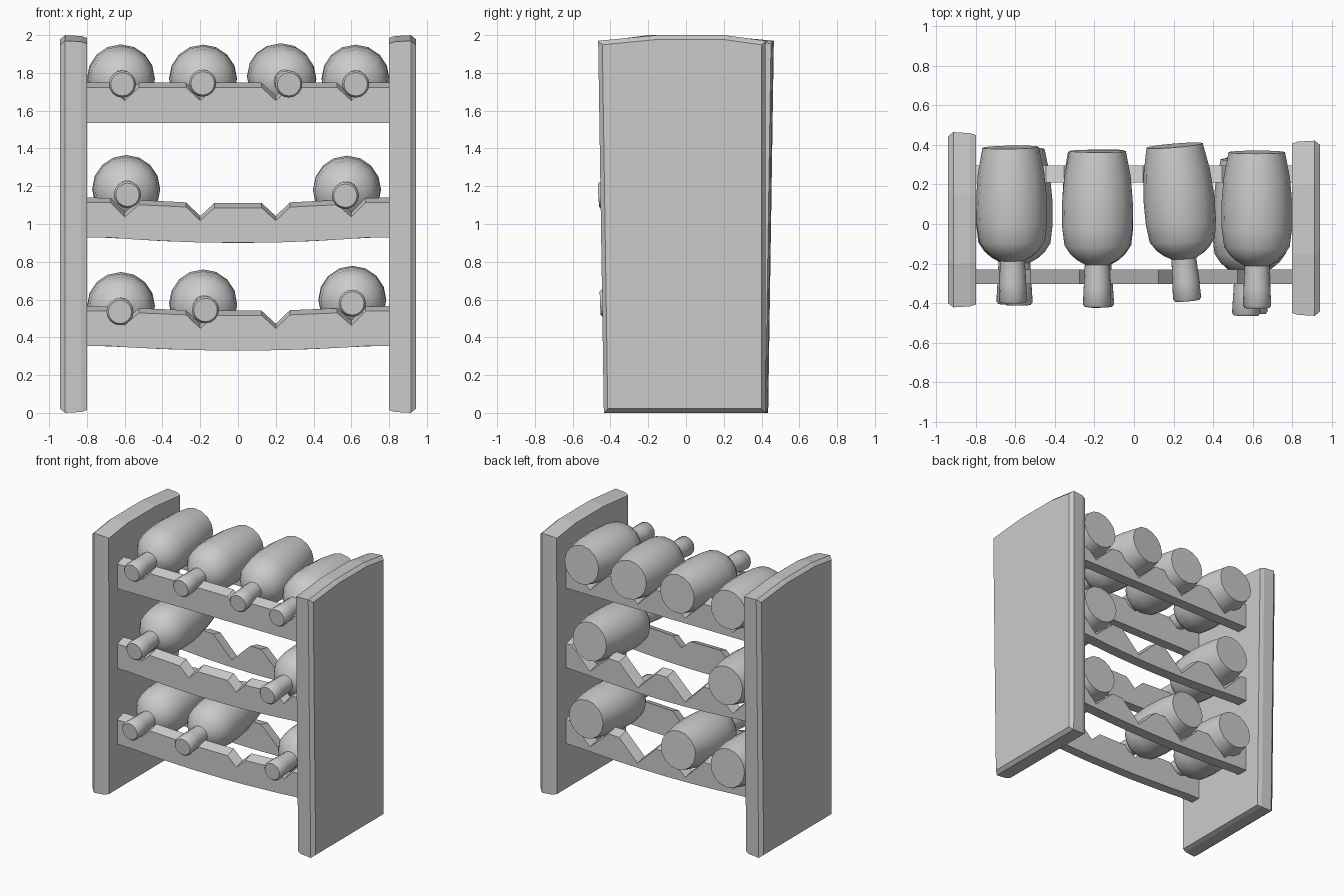
import bpy, bmesh, math
from mathutils import Vector

if "Cube" in bpy.data.objects:
    bpy.data.objects.remove(bpy.data.objects["Cube"])


def make(name, bm):
    bmesh.ops.recalc_face_normals(bm, faces=bm.faces[:])
    me = bpy.data.meshes.new(name)
    bm.to_mesh(me)
    bm.free()
    ob = bpy.data.objects.new(name, me)
    bpy.context.collection.objects.link(ob)
    return ob


def loft(name, rings):
    """Skin a list of equal-length closed rings and cap both ends."""
    bm = bmesh.new()
    vs = [[bm.verts.new(p) for p in r] for r in rings]
    n = len(rings[0])
    for a, b in zip(vs, vs[1:]):
        for i in range(n):
            j = (i + 1) % n
            bm.faces.new((a[i], a[j], b[j], b[i]))
    bm.faces.new(vs[0])
    bm.faces.new(vs[-1])
    return make(name, bm)


# Side panels: arched board with chamfered rims, second one turned half round
outline = [(-0.435, 0), (0.42, 0), (0.422, 1.97), (0.2, 2.0), (-0.15, 2.0), (-0.465, 1.97)]
stations = [(0.80, 0.015), (0.83, 0.005), (0.915, 0.0), (0.942, 0.022)]
for name, s in (("right_panel", 1), ("left_panel", -1)):
    rings = []
    for x, inset in stations:
        k = 1 - inset / 0.45
        kz = 1 - inset
        rings.append([(s * x, s * (-0.01 + (y + 0.01) * k), 1 + (z - 1) * kz)
                      for y, z in outline])
    loft(name, rings)


# Rails: notched boards, lower two sag in the middle
def rail(name, y0, y1, bottom, top0, top1, sag, half, depth):
    def drop(x):
        return sag * (1 - min(1, (abs(x) / 0.7) ** 2))
    xs = [(-0.81, 0)]
    for c in (-0.6, -0.2, 0.2, 0.6):
        xs += [(c - half, 0), (c, depth), (c + half, 0)]
    xs.append((0.81, 0))
    bm = bmesh.new()
    cols = []
    for x, d in xs:
        cols.append([bm.verts.new((x, y0, bottom - drop(x))),
                     bm.verts.new((x, y1, bottom - drop(x))),
                     bm.verts.new((x, y1, top1 - drop(x) - d)),
                     bm.verts.new((x, y0, top0 - drop(x) - d))])
    for a, b in zip(cols, cols[1:]):
        for i in range(4):
            j = (i + 1) % 4
            bm.faces.new((a[i], a[j], b[j], b[i]))
    bm.faces.new(cols[0])
    bm.faces.new(cols[-1])
    return make(name, bm)


for i, (b, t, sag) in enumerate(((1.535, 1.748, 0.0), (0.93, 1.14, 0.03), (0.355, 0.565, 0.025))):
    rail(f"front_rail_{i + 1}", -0.305, -0.23, b, t - 0.025, t, sag, 0.075, 0.07)
    rail(f"back_rail_{i + 1}", 0.21, 0.295, b, t - 0.005, t - 0.025, sag, 0.155, 0.15)

# Bottles: (distance from mouth, radius)
profile = [(0, 0.062), (0.012, 0.072), (0.1, 0.068), (0.215, 0.063), (0.235, 0.1),
           (0.265, 0.135), (0.31, 0.166), (0.40, 0.178), (0.52, 0.18), (0.66, 0.168), (0.79, 0.143)]
# body x, body z, mouth x, mouth y, mouth z
bottles = [
    (-0.62, 1.77, -0.612, -0.40, 1.74), (-0.185, 1.77, -0.187, -0.42, 1.745),
    (0.23, 1.775, 0.27, -0.388, 1.74), (0.622, 1.77, 0.623, -0.425, 1.74),
    (-0.592, 1.185, -0.585, -0.41, 1.155), (0.578, 1.185, 0.568, -0.463, 1.15),
    (-0.62, 0.565, -0.625, -0.405, 0.535), (-0.185, 0.58, -0.172, -0.42, 0.545),
    (0.605, 0.60, 0.605, -0.455, 0.58)]
SIDES = 16
for i, (bx, bz, mx, my, mz) in enumerate(bottles):
    mouth = Vector((mx, my, mz))
    axis = (Vector((bx, 0.1, bz)) - mouth).normalized()
    side = axis.cross(Vector((0, 0, 1))).normalized()
    up = side.cross(axis)
    rings = []
    for d, r in profile:
        rings.append([mouth + axis * d + (side * math.cos(a) + up * math.sin(a)) * r
                      for a in (2 * math.pi * k / SIDES for k in range(SIDES))])
    ob = loft(f"bottle_{i + 1}", rings)
    bpy.ops.object.select_all(action='DESELECT')
    ob.select_set(True)
    bpy.context.view_layer.objects.active = ob
    bpy.ops.object.shade_smooth_by_angle(angle=math.radians(50))
